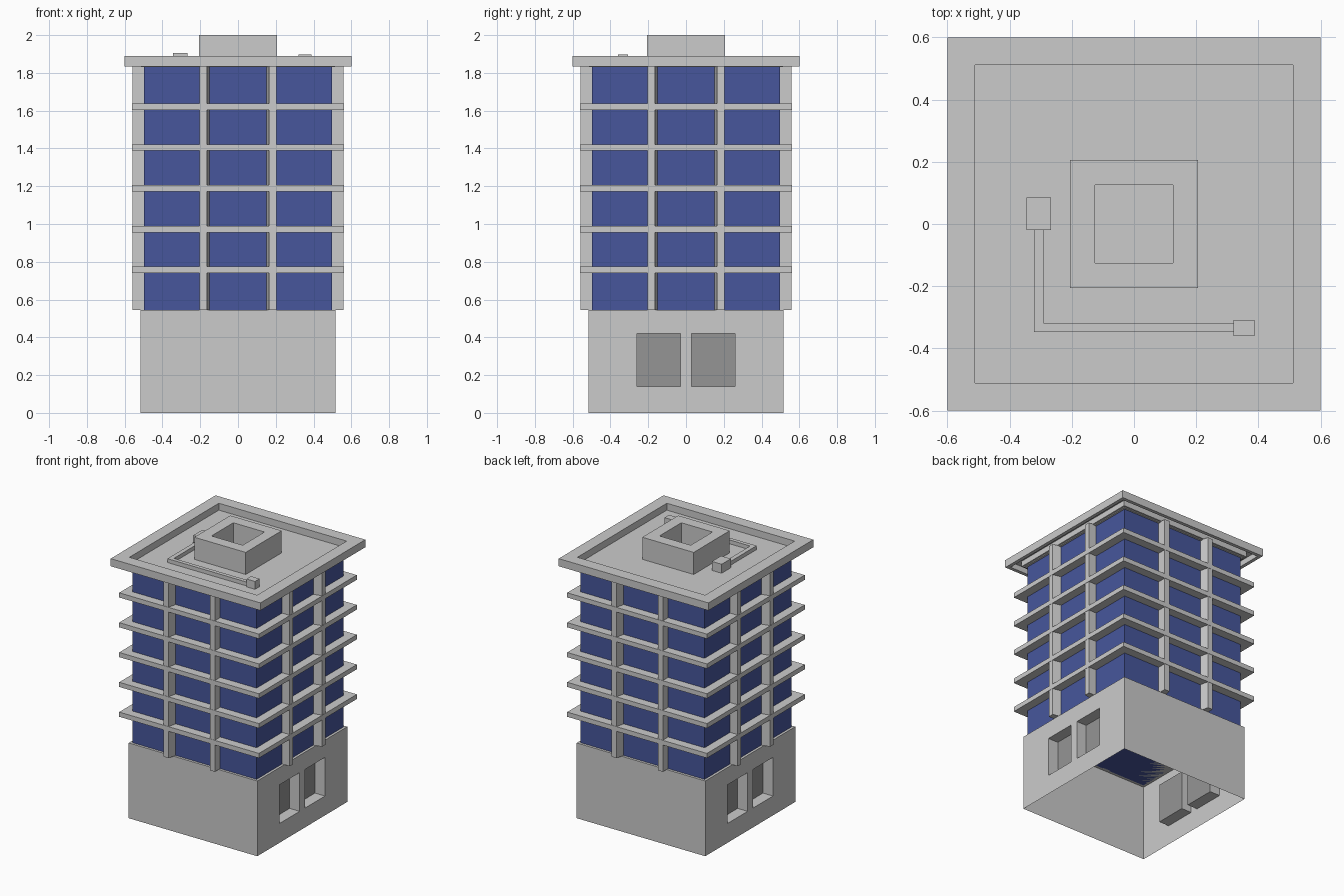
import bpy, bmesh
from mathutils import Matrix, Vector

if "Cube" in bpy.data.objects:
    bpy.data.objects.remove(bpy.data.objects["Cube"])


def material(name, rgb):
    m = bpy.data.materials.new(name)
    m.diffuse_color = (*rgb, 1)
    m.use_nodes = True
    m.node_tree.nodes["Principled BSDF"].inputs["Base Color"].default_value = m.diffuse_color
    return m


light = material("light_concrete", (0.8, 0.8, 0.8))
dark = material("dark_concrete", (0.58, 0.58, 0.58))
shade = material("shaded_recess", (0.3, 0.3, 0.3))
blue = material("blue_glass", (0.063, 0.094, 0.334))


def finish(name, bm, mats):
    bmesh.ops.remove_doubles(bm, verts=bm.verts, dist=0.0001)
    bmesh.ops.recalc_face_normals(bm, faces=bm.faces)
    me = bpy.data.meshes.new(name)
    bm.to_mesh(me)
    bm.free()
    for m in mats:
        me.materials.append(m)
    ob = bpy.data.objects.new(name, me)
    bpy.context.collection.objects.link(ob)
    return ob


def box(name, x0, x1, y0, y1, z0, z1, mat):
    bm = bmesh.new()
    bmesh.ops.create_cube(bm, size=1)
    for v in bm.verts:
        v.co = ((x0 + x1) / 2 + v.co.x * (x1 - x0),
                (y0 + y1) / 2 + v.co.y * (y1 - y0),
                (z0 + z1) / 2 + v.co.z * (z1 - z0))
    return finish(name, bm, [mat])


def square_ring(name, profile, mat):
    """Sweep a closed (half width, height) profile round a square."""
    bm = bmesh.new()
    loops = [[bm.verts.new((sx * r, sy * r, z))
              for sx, sy in ((-1, -1), (1, -1), (1, 1), (-1, 1))] for r, z in profile]
    for a, b in zip(loops, loops[1:] + loops[:1]):
        for i in range(4):
            j = (i + 1) % 4
            bm.faces.new((a[i], a[j], b[j], b[i]))
    return finish(name, bm, [mat])


def flat_ring(name, outer, inner, z0, z1, mat):
    return square_ring(name, [(outer, z0), (outer, z1), (inner, z1), (inner, z0)], mat)


# Base: open-bottomed shell with a darker band and two recesses on each x side
W, H = 0.515, 0.545
bm = bmesh.new()


def quad(pts, mi=0):
    f = bm.faces.new([bm.verts.new(p) for p in pts])
    f.material_index = mi


zs = [0, 0.14, 0.42, H]
ys = [-W, -0.26, -0.03, 0.03, 0.26, W]
for s in (-1, 1):
    for k in range(3):
        z0, z1 = zs[k], zs[k + 1]
        band = 1 if k == 1 else 0
        quad([(-W, s * W, z0), (W, s * W, z0), (W, s * W, z1), (-W, s * W, z1)], band)
        for j in range(5):
            y0, y1 = ys[j], ys[j + 1]
            rim = [(y0, z0), (y1, z0), (y1, z1), (y0, z1)]
            if band and j in (1, 3):
                d = W - 0.08
                quad([(s * d, y, z) for y, z in rim], 2)
                for p, q in zip(rim, rim[1:] + rim[:1]):
                    quad([(s * W, *p), (s * W, *q), (s * d, *q), (s * d, *p)])
            else:
                quad([(s * W, y, z) for y, z in rim], band)
quad([(-W, -W, H), (W, -W, H), (W, W, H), (-W, W, H)])
finish("base", bm, [light, dark, shade])

# Glazed tower core
box("glass_core", -0.497, 0.497, -0.497, 0.497, H, 1.83, blue)

# Floor slabs
for i in range(5):
    z = 0.757 + i * 0.216
    flat_ring(f"floor_slab_{i + 1}", 0.56, 0.49, z - 0.017, z + 0.017, light)

# Pillars: two per side, splayed on the inner flank, darker flanks
plan = [(0.205, -0.49), (0.205, -0.558), (0.165, -0.558), (0.15, -0.49)]
for side in range(4):
    rot = Matrix.Rotation(side * 1.5707963, 4, 'Z')
    for s in (-1, 1):
        bm = bmesh.new()
        lo = [bm.verts.new(rot @ Vector((s * x, y, H))) for x, y in plan]
        hi = [bm.verts.new(rot @ Vector((s * x, y, 1.835))) for x, y in plan]
        bm.faces.new(lo)
        bm.faces.new(hi)
        for i in range(4):
            j = (i + 1) % 4
            f = bm.faces.new((lo[i], lo[j], hi[j], hi[i]))
            f.material_index = 1 if i in (0, 2) else 0
        finish(f"pillar_{side + 1}_{'left' if s < 0 else 'right'}", bm, [light, dark])

# Roof: parapet with a grooved underside, and a sunken deck
square_ring("roof_parapet", [(0.6, 1.89), (0.6, 1.835), (0.575, 1.835), (0.575, 1.875),
                             (0.525, 1.875), (0.525, 1.835), (0.512, 1.835), (0.512, 1.89)], light)
box("roof_deck", -0.513, 0.513, -0.513, 0.513, 1.83, 1.84, dark)

# Rooftop shaft, vents and duct
flat_ring("roof_shaft", 0.206, 0.125, 1.838, 2.0, light)
box("vent_large", -0.345, -0.267, -0.02, 0.085, 1.838, 1.905, light)
box("vent_small", 0.32, 0.388, -0.36, -0.308, 1.838, 1.897, light)
box("duct_side", -0.322, -0.29, -0.32, -0.02, 1.838, 1.868, light)
box("duct_front", -0.322, 0.32, -0.348, -0.32, 1.838, 1.868, light)
